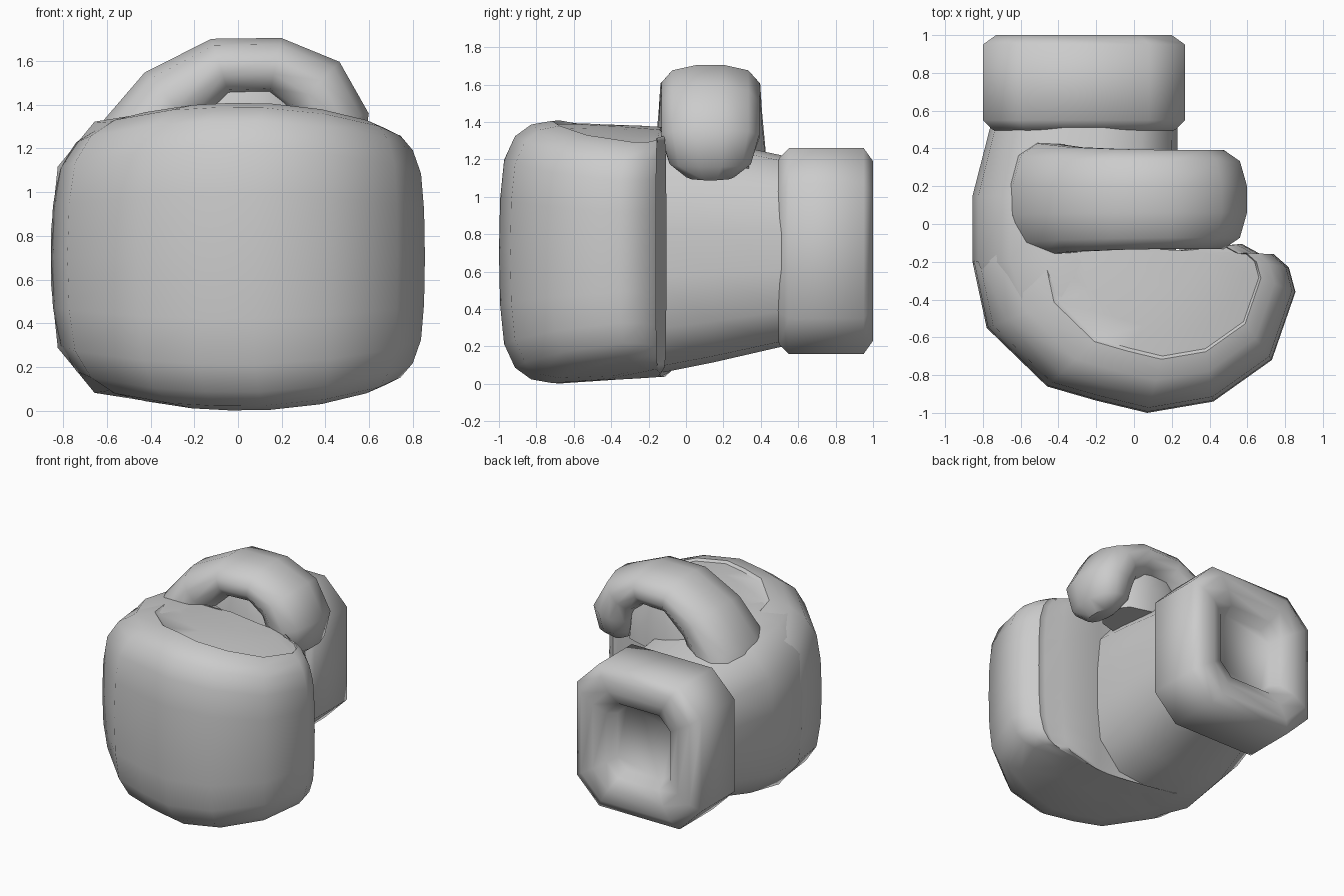
import bpy, bmesh, math
from mathutils import Vector

if "Cube" in bpy.data.objects:
    bpy.data.objects.remove(bpy.data.objects["Cube"])


def loft(name, rings, angle=50):
    """Skin a list of equal-length point rings and cap both ends."""
    bm = bmesh.new()
    loops = [[bm.verts.new(p) for p in r] for r in rings]
    n = len(loops[0])
    for a, b in zip(loops, loops[1:]):
        for i in range(n):
            j = (i + 1) % n
            bm.faces.new((a[i], a[j], b[j], b[i]))
    bm.faces.new(loops[0])
    bm.faces.new(loops[-1])
    bmesh.ops.recalc_face_normals(bm, faces=bm.faces)
    me = bpy.data.meshes.new(name)
    bm.to_mesh(me)
    bm.free()
    ob = bpy.data.objects.new(name, me)
    bpy.context.collection.objects.link(ob)
    bpy.ops.object.select_all(action='DESELECT')
    ob.select_set(True)
    bpy.context.view_layer.objects.active = ob
    bpy.ops.object.shade_smooth_by_angle(angle=math.radians(angle))
    return ob


def rounded(a, b, power, n=16):
    """Superellipse section with half sizes a and b."""
    pts = []
    for i in range(n):
        t = 2 * math.pi * (i + 0.5) / n
        c, s = math.cos(t), math.sin(t)
        k = (abs(c) ** power + abs(s) ** power) ** (-1 / power)
        pts.append((a * c * k, b * s * k))
    return pts


def octagon(a, b, c):
    """Rectangle with cut corners."""
    return [(a, b - c), (a - c, b), (c - a, b), (-a, b - c),
            (-a, c - b), (c - a, -b), (a - c, -b), (a, c - b)]


# Cuff: rounded ring with a recessed opening at the back
cuff = []
for y, inset, c in [(0.48, 0.1, 0.15), (0.5, 0.05, 0.17), (0.55, 0, 0.19),
                    (0.95, 0, 0.19), (1.0, 0.07, 0.17), (1.0, 0.17, 0.13),
                    (0.96, 0.26, 0.1), (0.88, 0.3, 0.08)]:
    cuff.append([(-0.265 + u, y, 0.71 + v)
                 for u, v in octagon(0.535 - inset, 0.55 - inset, c)])
loft("cuff", cuff, 75)

# Palm: sections widening from the cuff into the fist
palm = []
for y, x0, x1, z0, z1 in [(0.52, -0.76, 0.23, 0.2, 1.22),
                          (0.15, -0.855, 0.23, 0.115, 1.3),
                          (-0.2, -0.855, 0.22, 0.045, 1.36),
                          (-0.5, -0.73, 0.2, 0.06, 1.35)]:
    palm.append([((x0 + x1) / 2 + u, y, (z0 + z1) / 2 + v)
                 for u, v in rounded((x1 - x0) / 2, (z1 - z0) / 2, 3.6)])
loft("palm", palm)

# Curled fingers: plan outline shrunk towards the curl, top and bottom
outline = [(-0.8, -0.05), (-0.855, -0.2), (-0.78, -0.55), (-0.46, -0.86),
           (-0.2, -0.935), (0.07, -1.0), (0.42, -0.94), (0.73, -0.72),
           (0.855, -0.36), (0.82, -0.23), (0.74, -0.16), (0.68, -0.165),
           (0.57, -0.105), (0.2, -0.14), (-0.3, -0.12)]
half = [(0, 1), (0.4, 0.993), (0.7, 0.968), (0.88, 0.9), (0.97, 0.8),
        (1.0, 0.67), (0.975, 0.65), (0.99, 0.5), (1.0, 0.25)]
bottom = [(1.0, 0.3), (1.0, 0.67)] + half[4:0:-1]
fist = []
for h, s in [(-h, s) for h, s in bottom] + half:
    ring = []
    for px, py in outline:
        x, y = 0.3 + (px - 0.3) * s, -0.14 + (py + 0.14) * s
        drop = (0.12 if x > 0 else 0.085) * (x / 0.65) ** 2
        drop += 0.055 * max(0, (y + 0.7) / 0.6)
        ring.append((x, y, 0.705 + h * 0.705 * (1 - drop)))
    fist.append(ring)
loft("curled_fingers", fist, 45)

# Thumb: arched tube from the palm over to the tip on the right
path = [(-0.5, 0.98, 0.2, 0.32), (-0.46, 1.22, 0.2, 0.3),
        (-0.31, 1.42, 0.175, 0.28), (-0.08, 1.57, 0.14, 0.27),
        (0.17, 1.575, 0.135, 0.265), (0.35, 1.48, 0.165, 0.265),
        (0.43, 1.32, 0.175, 0.265), (0.42, 1.18, 0.15, 0.22),
        (0.4, 1.11, 0.08, 0.13)]
thumb = []
for i, (x, z, r, ry) in enumerate(path):
    a, b = path[max(i - 1, 0)], path[min(i + 1, len(path) - 1)]
    t = Vector((b[0] - a[0], b[1] - a[1])).normalized()
    thumb.append([(x - t.y * u, 0.13 + v, z + t.x * u)
                  for u, v in rounded(r, ry, 2.6, 12)])
loft("thumb", thumb)

# Web: recessed filling under the thumb arch
web = [[(0.03 + u, 0.14 + v, z) for u, v in rounded(a, b, 2.5, 12)]
       for z, a, b in [(1.15, 0.33, 0.2), (1.35, 0.31, 0.19), (1.5, 0.22, 0.16)]]
loft("thumb_web", web)
